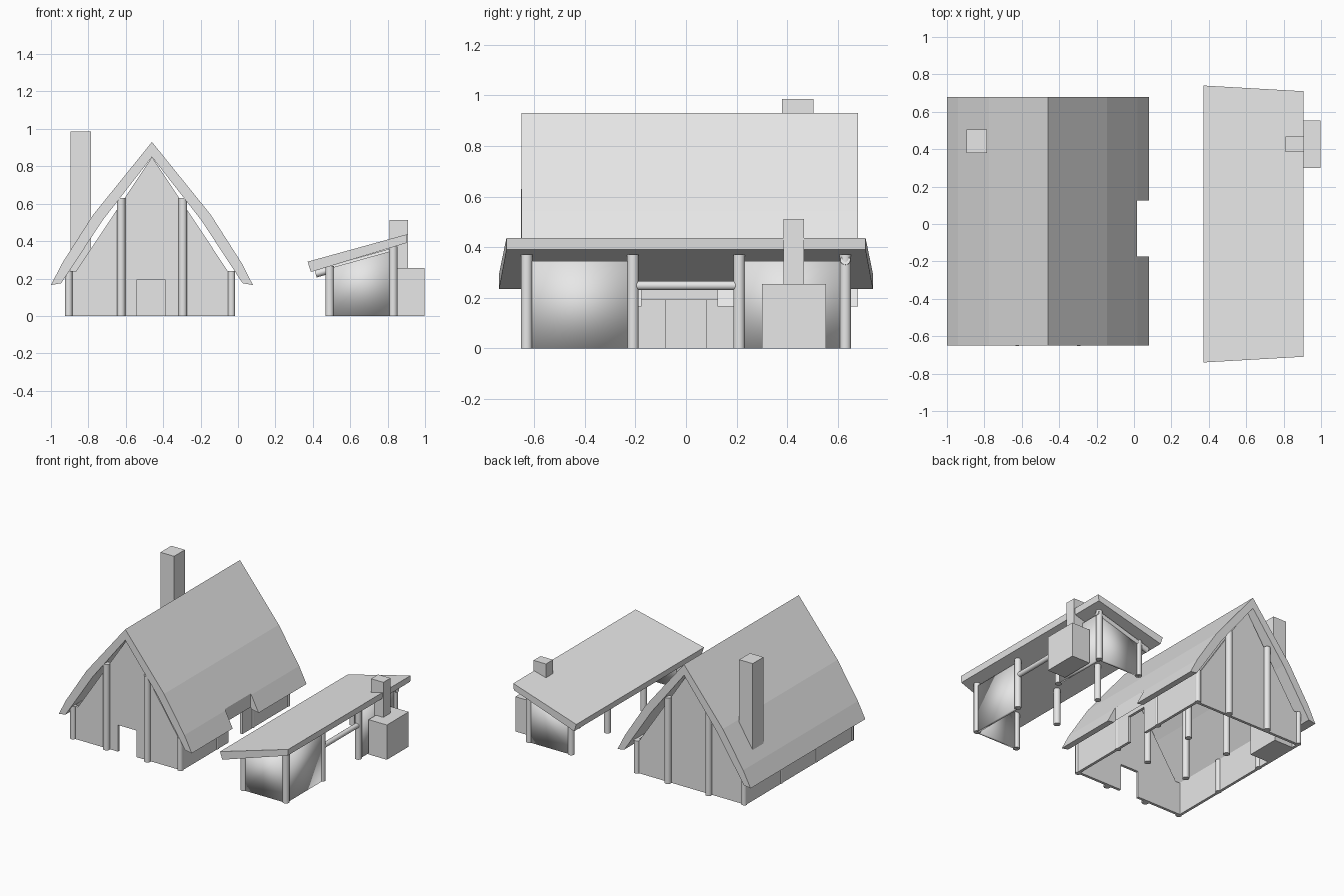
import bpy
import bmesh
from mathutils import Vector

cube = bpy.data.objects.get("Cube")
if cube:
    bpy.data.objects.remove(cube, do_unlink=True)

GREY = (0.8, 0.8, 0.8, 1)
mat = bpy.data.materials.new("plain_grey")
mat.use_nodes = True
mat.diffuse_color = GREY
mat.node_tree.nodes["Principled BSDF"].inputs["Base Color"].default_value = GREY


def finish(name, bm, smooth=False):
    bmesh.ops.recalc_face_normals(bm, faces=bm.faces[:])
    mesh = bpy.data.meshes.new(name)
    bm.to_mesh(mesh)
    bm.free()
    for face in mesh.polygons:
        face.use_smooth = smooth
    mesh.materials.append(mat)
    ob = bpy.data.objects.new(name, mesh)
    bpy.context.collection.objects.link(ob)
    return ob


def prism(name, pts, axis, a, b, smooth=False):
    """Extrude a flat outline along x or y from a to b."""
    bm = bmesh.new()
    place = (lambda p: (a, p[0], p[1])) if axis == "x" else (lambda p: (p[0], a, p[1]))
    face = bm.faces.new([bm.verts.new(place(p)) for p in pts])
    out = bmesh.ops.extrude_face_region(bm, geom=[face])
    step = Vector((b - a, 0, 0)) if axis == "x" else Vector((0, b - a, 0))
    moved = [g for g in out["geom"] if isinstance(g, bmesh.types.BMVert)]
    bmesh.ops.translate(bm, verts=moved, vec=step)
    return finish(name, bm, smooth)


def box(name, x, y, z, smooth=False):
    outline = [(x[0], z[0]), (x[1], z[0]), (x[1], z[1]), (x[0], z[1])]
    return prism(name, outline, "y", y[0], y[1], smooth)


def pole(name, start, end, radius=0.023):
    start, end = Vector(start), Vector(end)
    axis = end - start
    bm = bmesh.new()
    bmesh.ops.create_cone(bm, cap_ends=True, segments=16, radius1=radius,
                          radius2=radius, depth=axis.length)
    bmesh.ops.rotate(bm, verts=bm.verts[:],
                     matrix=axis.to_track_quat("Z", "Y").to_matrix())
    bmesh.ops.translate(bm, verts=bm.verts[:], vec=(start + end) / 2)
    ob = finish(name, bm, True)
    bpy.ops.object.select_all(action="DESELECT")
    ob.select_set(True)
    bpy.context.view_layer.objects.active = ob
    bpy.ops.object.shade_smooth_by_angle()
    return ob


RIDGE = -0.46      # x of the house ridge
ROWS = (-0.63, -0.21, 0.21, 0.63)


def mirrored(half):
    """Mirror an outline, given as offsets from the ridge, to both sides."""
    left = [(RIDGE - d, z) for d, z in half]
    right = [(RIDGE + d, z) for d, z in reversed(half) if d > 0]
    return left + right


# House roof: curved eaves, with a notch above the side door
outer = mirrored([(0.54, 0.165), (0.48, 0.282), (0.315, 0.54), (0, 0.93)][::1])
inner = mirrored([(0.485, 0.175), (0.43, 0.258), (0.265, 0.51), (0, 0.85)])
outer = [(RIDGE - 0.54, 0.165)] + outer[1:]
roof = prism("house_roof", outer + inner[::-1], "y", -0.65, 0.68)
cutter = box("roof_notch_cutter", (0.015, 0.2), (-0.175, 0.125), (0, 0.5))
cutter.hide_render = True
cut = roof.modifiers.new("notch", "BOOLEAN")
cut.object = cutter
cut.solver = "EXACT"
bpy.context.view_layer.objects.active = roof
bpy.ops.object.modifier_apply(modifier=cut.name)
bpy.data.objects.remove(cutter, do_unlink=True)

# Gable walls, the front one with a doorway
top = [(-0.02, 0), (-0.02, 0.24), (-0.055, 0.24), (RIDGE, 0.85),
       (-0.865, 0.24), (-0.92, 0.24), (-0.92, 0)]
door = [(-0.54, 0), (-0.54, 0.195), (-0.39, 0.195), (-0.39, 0)]
prism("front_gable_wall", door + top, "y", -0.62, -0.6)
prism("back_gable_wall", top, "y", 0.6, 0.62)

# Side walls, the left one with a doorway
box("right_side_wall", (-0.92, -0.9), (-0.6, 0.6), (0, 0.24))
prism("left_side_wall", [(-0.6, 0), (-0.08, 0), (-0.08, 0.195), (0.08, 0.195),
                         (0.08, 0), (0.6, 0), (0.6, 0.24), (-0.6, 0.24)],
      "x", -0.04, -0.02)

# House posts: tall ones under the roof, short ones along the eaves
for i, y in enumerate(ROWS):
    for side, x in (("right", -0.625), ("left", -0.295)):
        pole(f"{side}_tall_post_{i}", (x, y, 0), (x, y, 0.63))
    for side, x in (("right", -0.905), ("left", -0.035)):
        pole(f"{side}_eave_post_{i}", (x, y * 0.98, 0), (x, y * 0.98, 0.24), 0.02)

# Hearth and chimney of the house
box("house_hearth", (-0.9, -0.75), (0.31, 0.56), (0, 0.22))
box("house_chimney", (-0.895, -0.785), (0.38, 0.505), (0.2, 0.985))

# Shed roof: sloped slab, slightly shorter at the high edge
shed = prism("shed_roof", [(0.39, 0.235), (0.9, 0.39), (0.905, 0.437), (0.372, 0.29)],
             "y", -1, 1)
for v in shed.data.vertices:
    v.co.y *= 0.74 - 0.057 * (v.co.x - 0.375)

# Shed posts and rails
for i, y in enumerate(ROWS):
    pole(f"shed_low_post_{i}", (0.49, y, 0), (0.49, y, 0.268))
    pole(f"shed_high_post_{i}", (0.83, y, 0), (0.83, y, 0.37))
pole("shed_rail", (0.83, -0.21, 0.248), (0.83, 0.21, 0.248), 0.018)
pole("shed_rafter", (0.415, 0.63, 0.225), (0.85, 0.63, 0.35), 0.02)

# Shed wall panels with soft shading
end = [(0.49, 0), (0.83, 0), (0.83, 0.35), (0.49, 0.255)]
for name, y in (("front", -0.63), ("back", 0.63)):
    prism(f"shed_{name}_panel", end, "y", y - 0.01, y + 0.01, True)
for name, a, b in (("front", -0.62, -0.21), ("back", 0.21, 0.62)):
    box(f"shed_side_panel_{name}", (0.82, 0.84), (a, b), (0, 0.345), True)

# Furnace with flue
box("furnace", (0.85, 0.998), (0.3, 0.553), (0, 0.255))
box("furnace_flue", (0.81, 0.91), (0.385, 0.467), (0.2, 0.512))
